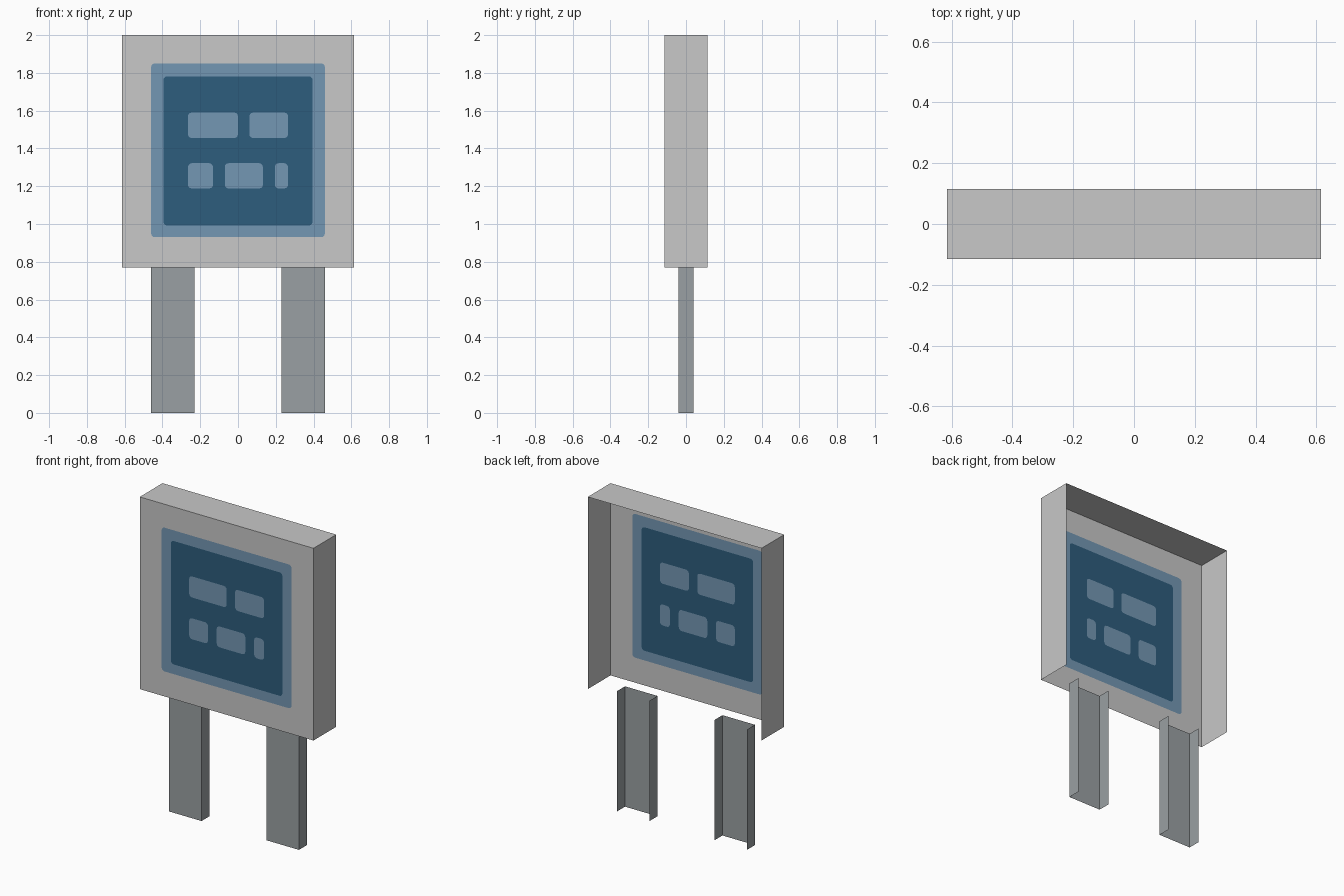
import bpy, bmesh, math

if "Cube" in bpy.data.objects:
    bpy.data.objects.remove(bpy.data.objects["Cube"])


def material(name, srgb):
    lin = [((c / 255 + 0.055) / 1.055) ** 2.4 for c in srgb]
    m = bpy.data.materials.new(name)
    m.diffuse_color = (*lin, 1.0)
    m.use_nodes = True
    m.node_tree.nodes["Principled BSDF"].inputs["Base Color"].default_value = m.diffuse_color
    return m


GREY = material("light grey", (200, 200, 200))
STEEL = material("steel grey", (154, 160, 163))
PALE = material("pale blue", (116, 151, 179))
DARK = material("dark blue", (45, 93, 125))

W, D, Z0, Z1 = 0.615, 0.115, 0.77, 2.0   # housing half width, half depth, bottom, top


def finish(bm, name, mats):
    mesh = bpy.data.meshes.new(name)
    bm.to_mesh(mesh)
    bm.free()
    for m in mats:
        mesh.materials.append(m)
    ob = bpy.data.objects.new(name, mesh)
    bpy.context.collection.objects.link(ob)


def channel(name, x0, x1, d, z0, z1, mat, front=True, top=False):
    """Sheet-metal U open to the back, extruded upwards."""
    bm = bmesh.new()
    prof = [(x0, d), (x0, -d), (x1, -d), (x1, d)]
    low = [bm.verts.new((x, y, z0)) for x, y in prof]
    high = [bm.verts.new((x, y, z1)) for x, y in prof]
    for i in range(3):
        if front or i != 1:
            bm.faces.new((low[i], low[i + 1], high[i + 1], high[i]))
    if top:
        bm.faces.new((high[0], high[1], high[2], high[3]))
    finish(bm, name, [mat])


# Housing sides and top, with the back and bottom left open
channel("sign_housing", -W, W, D, Z0, Z1, GREY, front=False, top=True)

# Two open-backed legs
channel("left_leg", -0.46, -0.23, 0.04, 0, Z0, STEEL)
channel("right_leg", 0.23, 0.46, 0.04, 0, Z0, STEEL)

# Front panel: nested outlines filled as flush coloured regions
bm = bmesh.new()


def outline(x0, x1, z0, z1, r=0.02, seg=3):
    pts = []
    if r:
        corners = [(x1 - r, z1 - r), (x0 + r, z1 - r), (x0 + r, z0 + r), (x1 - r, z0 + r)]
        for q, (cx, cz) in enumerate(corners):
            for k in range(seg + 1):
                a = math.pi / 2 * (q + k / seg)
                pts.append((cx + r * math.cos(a), cz + r * math.sin(a)))
    else:
        pts = [(x1, z1), (x0, z1), (x0, z0), (x1, z0)]
    vs = [bm.verts.new((x, -D, z)) for x, z in pts]
    return [bm.edges.new((vs[i - 1], vs[i])) for i in range(len(vs))]


def fill(loops, index):
    edges = [e for loop in loops for e in loop]
    res = bmesh.ops.triangle_fill(bm, edges=edges, use_beauty=True, normal=(0, -1, 0))
    for f in res["geom"]:
        if isinstance(f, bmesh.types.BMFace):
            f.material_index = index
            f.normal_update()
            if f.normal.y > 0:
                f.normal_flip()


rim = outline(-W, W, Z0, Z1, r=0)
frame = outline(-0.46, 0.46, 0.93, 1.85)
screen = outline(-0.395, 0.395, 0.992, 1.782)
blocks = [outline(a, b, 1.455, 1.59) for a, b in ((-0.265, 0.0), (0.06, 0.265))]
blocks += [outline(a, b, 1.188, 1.322)
           for a, b in ((-0.265, -0.132), (-0.07, 0.132), (0.195, 0.265))]

fill([rim, frame], 0)
fill([frame, screen], 1)
fill([screen] + blocks, 2)
for b in blocks:
    fill([b], 1)
finish(bm, "sign_face", [GREY, PALE, DARK])
